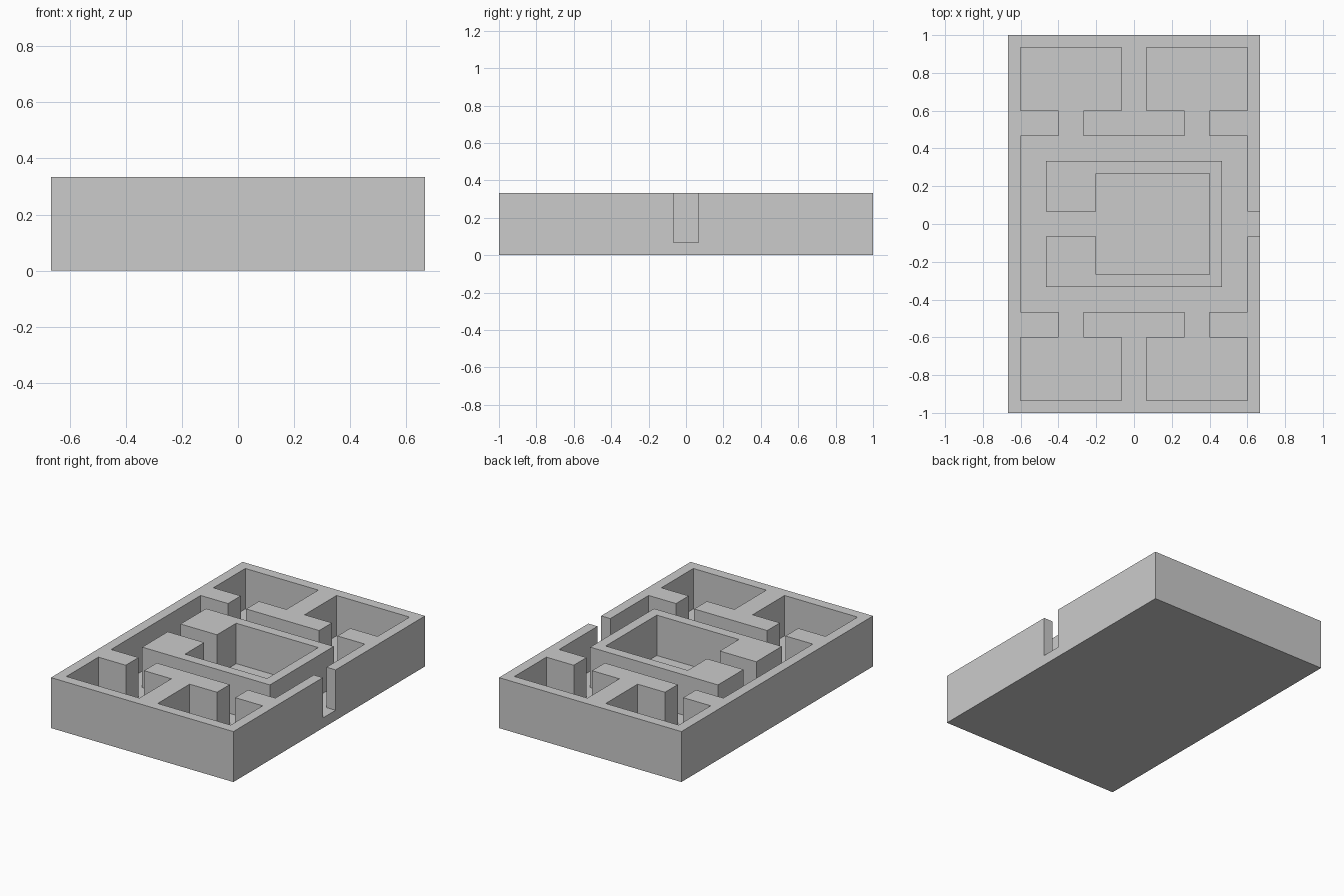
import bpy, bmesh
from mathutils import Matrix, Vector

if "Cube" in bpy.data.objects:
    bpy.data.objects.remove(bpy.data.objects["Cube"])

UNIT = 1 / 15            # wall thickness; the whole plan sits on this grid
HALF_X, HALF_Y = 10, 15  # half plan size in grid units
FLOOR, WALL = 1, 4       # slab thickness and wall height in grid units


def in_rect(p, x0, x1, y0, y1):
    return x0 < p[0] < x1 and y0 < p[1] < y1


def is_wall(x, y):
    side, corner = (x, abs(y)), (abs(x), abs(y))
    corner_room = in_rect(corner, 1, 9, 9, 14)
    room_doorway = in_rect(corner, 4, 6, 7, 9)
    corridor = in_rect(corner, -1, 9, -1, 7) and not in_rect(corner, -1, 7, -1, 5)
    central_room = in_rect(side, -3, 6, -1, 4)
    central_doorway = in_rect(side, -7, -3, -1, 1)
    entrance = in_rect(side, 9, 10, -1, 1)
    return not (corner_room or room_doorway or corridor or
                central_room or central_doorway or entrance)


def raise_faces(bm, faces, height):
    out = bmesh.ops.extrude_face_region(bm, geom=faces)["geom"]
    verts = [g for g in out if isinstance(g, bmesh.types.BMVert)]
    bmesh.ops.translate(bm, verts=verts, vec=Vector((0, 0, height)))
    return [g for g in out if isinstance(g, bmesh.types.BMFace)]


bm = bmesh.new()

# Floor slab: the plan grid, thickened
bmesh.ops.create_grid(bm, x_segments=2 * HALF_X, y_segments=2 * HALF_Y, size=1,
                      matrix=Matrix.Diagonal((HALF_X, HALF_Y, 1, 1)))
floor_top = raise_faces(bm, bm.faces[:], FLOOR)

# Walls: raise every grid cell that is not a room, corridor or doorway
wall_cells = [f for f in floor_top if is_wall(*f.calc_center_median().xy)]
raise_faces(bm, wall_cells, WALL)

# Merge flat regions back into clean large faces
bmesh.ops.recalc_face_normals(bm, faces=bm.faces[:])
bmesh.ops.dissolve_limit(bm, angle_limit=0.01, verts=bm.verts[:], edges=bm.edges[:])
bmesh.ops.scale(bm, vec=Vector((UNIT, UNIT, UNIT)), verts=bm.verts[:])

mesh = bpy.data.meshes.new("floor_plan_walls")
bm.to_mesh(mesh)
bm.free()
building = bpy.data.objects.new("floor_plan_walls", mesh)
bpy.context.collection.objects.link(building)
